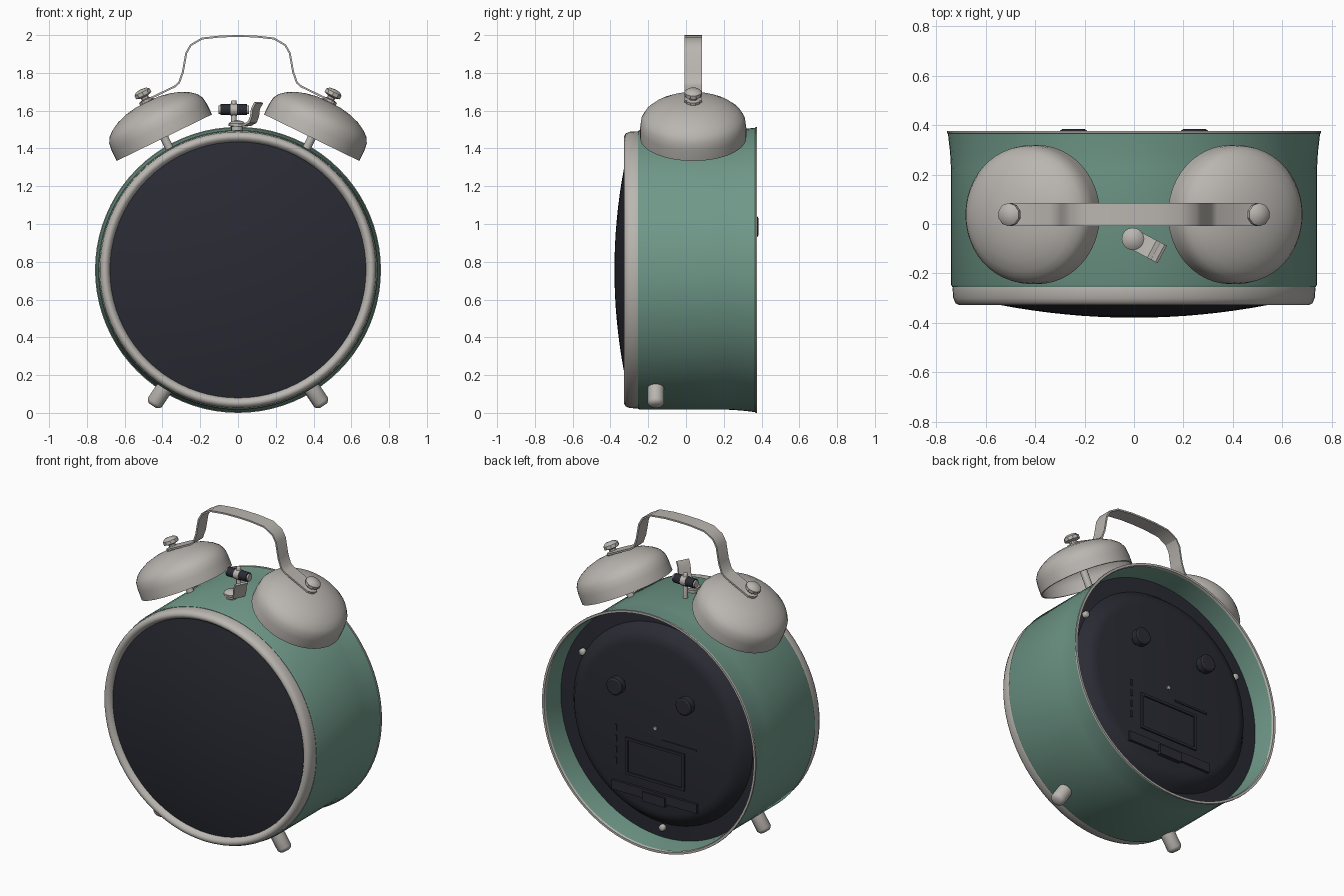
import bpy, bmesh, math
from mathutils import Vector, Matrix

if "Cube" in bpy.data.objects:
    bpy.data.objects.remove(bpy.data.objects["Cube"])

CZ = 0.757  # height of the clock's axis


def material(name, rgb):
    m = bpy.data.materials.new(name)
    m.diffuse_color = (*rgb, 1)
    m.use_nodes = True
    m.node_tree.nodes["Principled BSDF"].inputs["Base Color"].default_value = m.diffuse_color
    return m


GREEN = material("sage green", (0.16, 0.315, 0.25))
METAL = material("warm grey metal", (0.49, 0.465, 0.435))
DARK = material("charcoal", (0.023, 0.024, 0.034))


def finish(bm, name, mat, angle=35):
    bmesh.ops.recalc_face_normals(bm, faces=bm.faces)
    me = bpy.data.meshes.new(name)
    bm.to_mesh(me)
    bm.free()
    me.materials.append(mat)
    ob = bpy.data.objects.new(name, me)
    bpy.context.collection.objects.link(ob)
    bpy.ops.object.select_all(action='DESELECT')
    ob.select_set(True)
    bpy.context.view_layer.objects.active = ob
    bpy.ops.object.shade_smooth_by_angle(angle=math.radians(angle))
    return ob


def lathe(name, mat, profile, origin, axis, sides=64, closed=False, angle=35):
    """Revolve (radius, height) points about an axis through origin."""
    bm = bmesh.new()
    vs = [bm.verts.new((r, 0, h)) for r, h in profile]
    pairs = list(zip(vs, vs[1:])) + ([(vs[-1], vs[0])] if closed else [])
    es = [bm.edges.new(p) for p in pairs]
    bmesh.ops.spin(bm, geom=vs + es, cent=(0, 0, 0), axis=(0, 0, 1),
                   angle=math.tau, steps=sides, use_merge=True)
    bmesh.ops.remove_doubles(bm, verts=bm.verts, dist=1e-5)
    turn = Vector(axis).to_track_quat('Z', 'Y').to_matrix().to_4x4()
    bm.transform(Matrix.Translation(origin) @ turn)
    return finish(bm, name, mat, angle)


def rod(name, mat, a, b, r, sides=24, bevel=0.0):
    a, b = Vector(a), Vector(b)
    n = (b - a).length
    prof = [(0, 0), (r, 0), (r, n - bevel), (r - bevel * 0.4, n - bevel * 0.4), (r - bevel, n), (0, n)]
    if not bevel:
        prof = [(0, 0), (r, 0), (r, n), (0, n)]
    return lathe(name, mat, prof, a, b - a, sides)


def box(name, mat, centre, size):
    bm = bmesh.new()
    bmesh.ops.create_cube(bm, size=1)
    bm.transform(Matrix.Translation(centre) @ Matrix.Diagonal((*size, 1)))
    return finish(bm, name, mat)


def strip(name, mat, points, across, thick):
    """Flat band following a path; across is the half width vector."""
    bm = bmesh.new()
    across = Vector(across)
    rows = []
    for i, p in enumerate(points):
        p = Vector(p)
        t = Vector(points[min(i + 1, len(points) - 1)]) - Vector(points[max(i - 1, 0)])
        n = t.cross(across).normalized() * thick / 2
        rows.append([bm.verts.new(p + s * across + k * n)
                     for s, k in ((-1, -1), (1, -1), (1, 1), (-1, 1))])
    for a, b in zip(rows, rows[1:]):
        for i in range(4):
            j = (i + 1) % 4
            bm.faces.new((a[i], a[j], b[j], b[i]))
    bm.faces.new(rows[0])
    bm.faces.new(rows[-1])
    return finish(bm, name, mat, 30)


HUB, BACK = (0, 0, CZ), (0, 1, 0)

# Drum case, with a flared open back
lathe("case", GREEN, [(0.69, -0.25), (0.735, -0.255), (0.74, -0.245), (0.74, 0.22), (0.744, 0.29),
                      (0.753, 0.368), (0.742, 0.368), (0.732, 0.29), (0.728, 0.2), (0.69, 0.2)],
      HUB, BACK, 80, True)
lathe("back_rim", METAL, [(0.750, 0.364), (0.757, 0.368), (0.756, 0.377), (0.742, 0.377), (0.738, 0.364)],
      HUB, BACK, 80, True)

# Front bezel and domed face
lathe("bezel", METAL, [(0.732, -0.25), (0.734, -0.262), (0.731, -0.30), (0.722, -0.32), (0.708, -0.328),
                       (0.695, -0.325), (0.682, -0.312), (0.675, -0.29), (0.675, -0.25)],
      HUB, BACK, 80, True, 50)
R = 0.68
dome = [(R * i / 10, -0.379 + 0.081 * (i / 10) ** 2) for i in range(11)]
lathe("face_dome", DARK, dome + [(R, -0.26), (0, -0.26)], HUB, BACK, 80)

# Recessed back panel with a raised centre
lathe("back_panel", DARK, [(0, 0.16), (0.735, 0.16), (0.735, 0.225), (0.635, 0.23), (0.615, 0.255),
                           (0.59, 0.285), (0.56, 0.302), (0.53, 0.308), (0, 0.308)], HUB, BACK, 80)
for s in (-1, 1):
    lathe("setting_knob", DARK, [(0, 0), (0.03, 0), (0.03, 0.025), (0.055, 0.03),
                                 (0.055, 0.07), (0.045, 0.077), (0, 0.077)],
          (0.245 * s, 0.307, 0.985), BACK, 20)
for x, z in ((0.565, 1.07), (-0.565, 1.07), (0, 0.095)):
    rod("panel_screw", METAL, (x, 0.22, z), (x, 0.255, z), 0.02, 12, 0.006)
rod("centre_screw", METAL, (0, 0.3, CZ), (0, 0.316, CZ), 0.012, 12)

# Door frame, latch strip and seams on the back panel
for s in (-1, 1):
    box("door_frame_side", DARK, (0.2 * s, 0.309, 0.53), (0.016, 0.018, 0.236))
    box("door_frame_bar", DARK, (0, 0.309, 0.53 + 0.11 * s), (0.40, 0.018, 0.016))
box("latch_strip", DARK, (0, 0.312, 0.325), (0.60, 0.022, 0.06))
box("latch_tab", DARK, (0, 0.318, 0.31), (0.16, 0.03, 0.06))
box("panel_seam", DARK, (-0.17, 0.309, 0.69), (0.24, 0.01, 0.012))
for i in range(4):
    box("panel_seam", DARK, (0.28, 0.309, 0.48 + 0.07 * i), (0.012, 0.01, 0.04))

# Bells, their posts and nuts, and the feet on both sides
TILT = math.radians(26)
BY = 0.038
for s in (-1, 1):
    axis = Vector((s * math.sin(TILT), 0, math.cos(TILT)))
    base = Vector((0.39 * s, BY, 1.457))
    outer = [(0.281, 0), (0.281, 0.06), (0.276, 0.1), (0.259, 0.13), (0.23, 0.155),
             (0.185, 0.18), (0.13, 0.198), (0.07, 0.209), (0, 0.212)]
    inner = [(0, 0.2), (0.13, 0.186), (0.22, 0.148), (0.262, 0.1), (0.271, 0.06), (0.271, 0)]
    lathe("bell", METAL, outer + inner + [(0.281, 0)], base, axis, 48)
    rod("bell_post", METAL, base - axis * 0.13, base + axis * 0.205, 0.022, 16)
    lathe("bell_nut", METAL, [(0, 0), (0.042, 0), (0.042, 0.018), (0.022, 0.022), (0.022, 0.034),
                              (0.03, 0.036), (0.047, 0.042), (0.047, 0.062), (0.032, 0.075), (0, 0.079)],
          base + axis * 0.206, axis, 10)
    rod("foot", METAL, (0.35 * s, -0.16, 0.19), (0.452 * s, -0.16, 0.038), 0.044, 20, 0.02)

# Carrying handle
half = [(0.50, 1.648), (0.475, 1.66), (0.335, 1.728), (0.312, 1.748), (0.292, 1.804), (0.274, 1.905),
        (0.25, 1.947), (0.19, 1.982), (0.09, 1.993)]
path = [(-x, BY, z) for x, z in half] + [(0, BY, 1.995)] + [(x, BY, z) for x, z in reversed(half)]
strip("handle", METAL, path, (0, 0.047, 0), 0.01)

# Hammer between the bells
rod("hammer_rod", METAL, (-0.022, BY, 1.46), (-0.022, BY, 1.655), 0.014, 12, 0.004)
rod("hammer_head", DARK, (-0.092, BY, 1.605), (0.048, BY, 1.605), 0.029, 16)
rod("hammer_core", METAL, (-0.102, BY, 1.605), (0.058, BY, 1.605), 0.023, 16)
rod("hammer_collar", METAL, (-0.04, BY, 1.605), (-0.004, BY, 1.605), 0.032, 16)

# Stop lever in front of the hammer
lathe("lever_pivot", METAL, [(0, 0), (0.03, 0), (0.03, 0.035), (0.045, 0.04), (0.045, 0.052),
                             (0.03, 0.064), (0, 0.07)], (-0.005, -0.06, 1.48), (0, 0, 1), 16)
c, n = math.cos(math.radians(-28)), math.sin(math.radians(-28))
curve = [(0, 1.522), (0.06, 1.524), (0.092, 1.54), (0.105, 1.57), (0.11, 1.61), (0.13, 1.642)]
strip("stop_lever", METAL, [(-0.005 + d * c, -0.06 + d * n, z) for d, z in curve],
      (-n * 0.04, c * 0.04, 0), 0.012)
